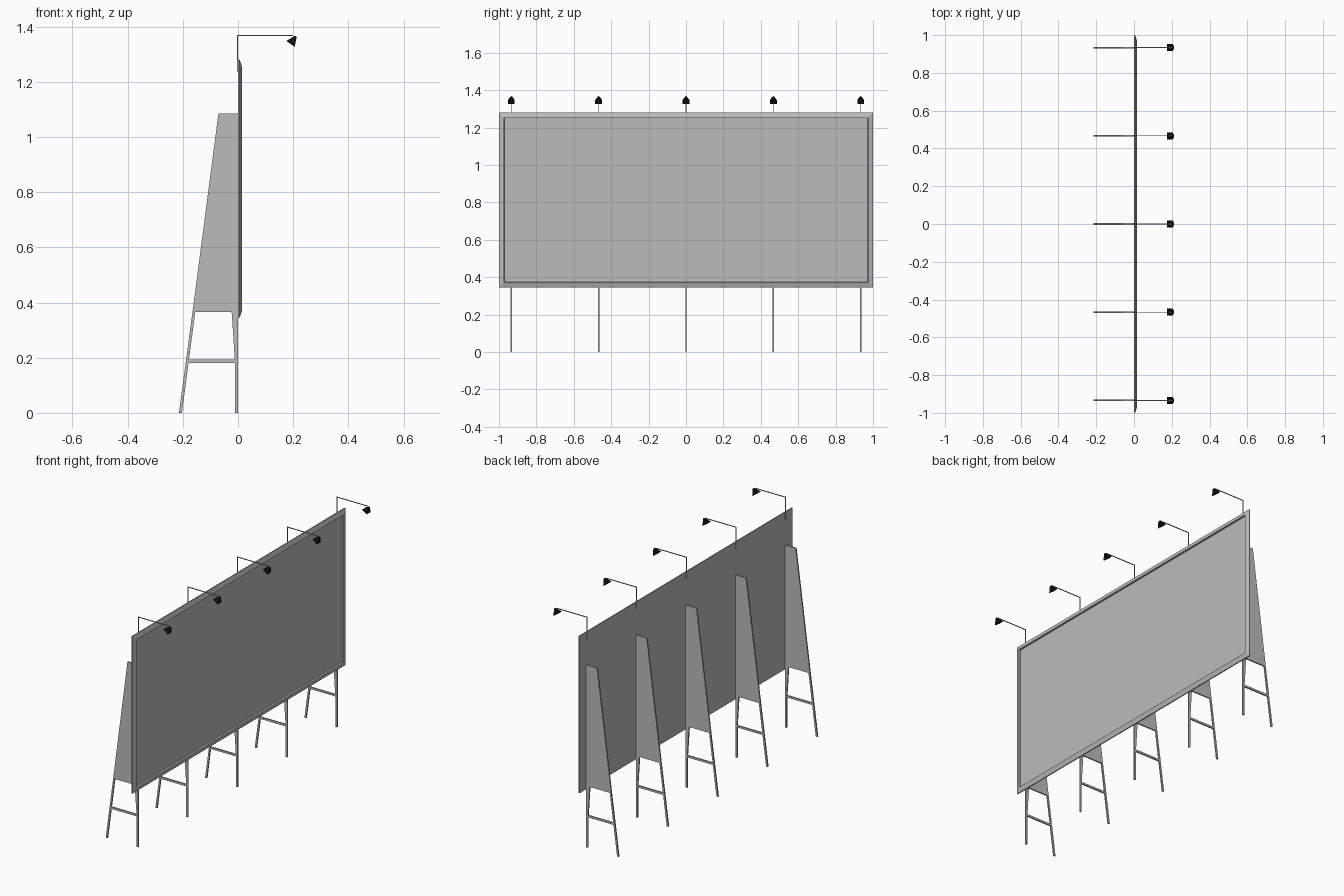
import bpy, bmesh, math
from mathutils import Vector, Matrix

if "Cube" in bpy.data.objects:
    bpy.data.objects.remove(bpy.data.objects["Cube"])


def material(name, value):
    m = bpy.data.materials.new(name)
    m.use_nodes = True
    m.diffuse_color = (value, value, value, 1)
    m.node_tree.nodes["Principled BSDF"].inputs["Base Color"].default_value = (value, value, value, 1)
    return m


grey = material("light grey metal", 0.5)
black = material("lamp black", 0.005)


def finish(name, bm, mat):
    bmesh.ops.recalc_face_normals(bm, faces=bm.faces[:])
    me = bpy.data.meshes.new(name)
    bm.to_mesh(me)
    bm.free()
    me.materials.append(mat)
    ob = bpy.data.objects.new(name, me)
    bpy.context.collection.objects.link(ob)
    return ob


def add_box(bm, lo, hi):
    lo, hi = Vector(lo), Vector(hi)
    mat = Matrix.Translation((lo + hi) / 2) @ Matrix.Diagonal((hi - lo).to_4d())
    bmesh.ops.create_cube(bm, size=1, matrix=mat)


def add_plate(bm, outline, y, thickness):
    # Flat side profile in x and z, extruded across y
    face = bm.faces.new([bm.verts.new((x, y - thickness / 2, z)) for x, z in outline])
    new = bmesh.ops.extrude_face_region(bm, geom=[face])["geom"]
    verts = [v for v in new if isinstance(v, bmesh.types.BMVert)]
    bmesh.ops.translate(bm, verts=verts, vec=(0, thickness, 0))


# Sign board: sloped frame with a recessed panel facing +x
bm = bmesh.new()
add_box(bm, (0, -1, 0.345), (0.006, 1, 1.28))
bm.normal_update()
front = max(bm.faces, key=lambda f: f.normal.x)
bmesh.ops.inset_region(bm, faces=[front], thickness=0.039, depth=0.009)
bm.normal_update()
bmesh.ops.inset_region(bm, faces=[front], thickness=0.001, depth=0)
bmesh.ops.translate(bm, verts=front.verts[:], vec=(-0.011, 0, 0))
finish("sign_board", bm, grey)

stations = [i * 0.467 for i in range(-2, 3)]
web = [(-0.165, 0.365), (0, 0.365), (0, 1.085), (-0.071, 1.085)]
rear_leg = [(-0.214, 0), (-0.203, 0), (-0.155, 0.365), (-0.165, 0.365)]
front_leg = [(-0.011, 0), (0, 0), (0, 0.365), (-0.023, 0.365), (-0.011, 0.185)]
cross_bar = [(-0.189, 0.181), (-0.005, 0.181), (-0.005, 0.193), (-0.187, 0.193)]

for n, y in enumerate(stations, 1):
    # Support frame behind the board
    for name, outline in (("support_web", web), ("rear_leg", rear_leg),
                          ("front_leg", front_leg), ("cross_bar", cross_bar)):
        bm = bmesh.new()
        add_plate(bm, outline, y, 0.008)
        finish(f"{name}_{n}", bm, grey)

    # Bent lamp arm
    bm = bmesh.new()
    add_box(bm, (-0.004, y - 0.002, 1.238), (0, y + 0.002, 1.37))
    add_box(bm, (0, y - 0.002, 1.366), (0.2, y + 0.002, 1.37))
    finish(f"lamp_arm_{n}", bm, grey)

    # Pyramid lamp shade tilted towards the board
    bm = bmesh.new()
    place = (Matrix.Translation((0.2, y, 1.351)) @ Matrix.Rotation(math.radians(35), 4, "Y")
             @ Matrix.Rotation(math.radians(45), 4, "Z"))
    bmesh.ops.create_cone(bm, cap_ends=True, segments=4, radius1=0.026, radius2=0.005,
                          depth=0.034, matrix=place)
    finish(f"lamp_shade_{n}", bm, black)
